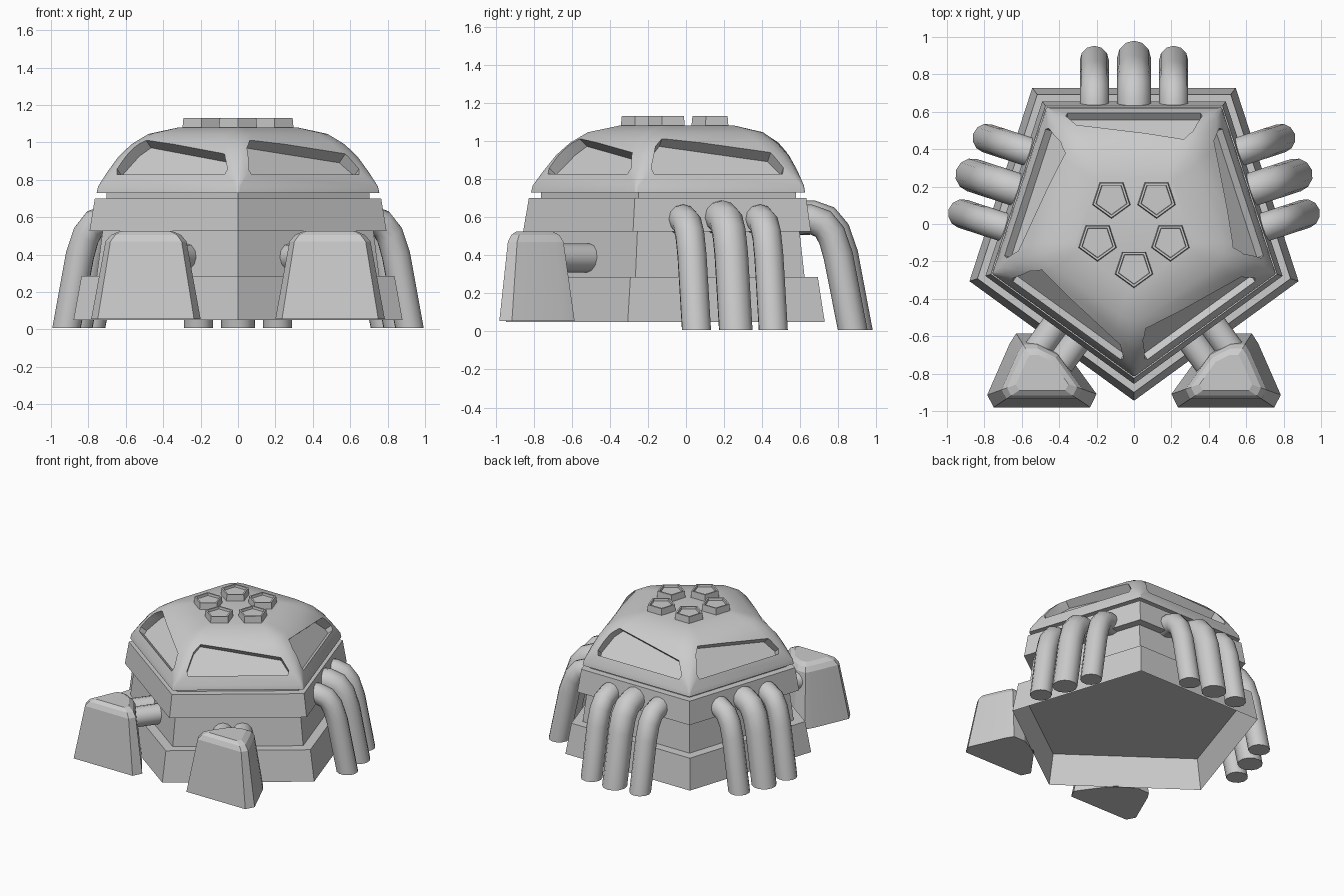
import bpy, bmesh, math
from mathutils import Vector

if "Cube" in bpy.data.objects:
    bpy.data.objects.remove(bpy.data.objects["Cube"])

CY = -0.02  # centre of the pentagon plan


def make(name, verts, faces, smooth=None):
    me = bpy.data.meshes.new(name)
    me.from_pydata([tuple(v) for v in verts], [], faces)
    bm = bmesh.new()
    bm.from_mesh(me)
    bmesh.ops.recalc_face_normals(bm, faces=bm.faces)
    bm.to_mesh(me)
    bm.free()
    ob = bpy.data.objects.new(name, me)
    bpy.context.collection.objects.link(ob)
    if smooth:
        shade(ob, smooth)
    return ob


def activate(ob):
    bpy.ops.object.select_all(action='DESELECT')
    ob.select_set(True)
    bpy.context.view_layer.objects.active = ob


def shade(ob, angle):
    activate(ob)
    bpy.ops.object.shade_smooth_by_angle(angle=math.radians(angle))


def bridge(rings, bottom=True, top=True):
    """Skin a stack of equal-length rings."""
    n = len(rings[0])
    verts = [p for r in rings for p in r]
    faces = [(k * n + i, k * n + (i + 1) % n, (k + 1) * n + (i + 1) % n, (k + 1) * n + i)
             for k in range(len(rings) - 1) for i in range(n)]
    if bottom:
        faces.append(tuple(range(n))[::-1])
    if top:
        faces.append(tuple(range(len(verts) - n, len(verts))))
    return verts, faces


def pentagon(r, z, round_len=0.0, cx=0.0, cy=CY):
    """Pentagon pointing to the front, optionally with rounded corners."""
    P = [Vector((cx + r * math.sin(k * math.tau / 5), cy - r * math.cos(k * math.tau / 5), z))
         for k in range(5)]
    if not round_len:
        return P
    out = []
    for k in range(5):
        p = P[k]
        a = p + (P[k - 1] - p).normalized() * round_len
        b = p + (P[(k + 1) % 5] - p).normalized() * round_len
        for t in (0, 0.33, 0.67, 1):
            out.append(a * (1 - t) ** 2 + p * 2 * t * (1 - t) + b * t * t)
    return out


def side_frame(k):
    """Outward normal and leftward tangent (seen from outside) of side k."""
    ang = (k + 0.5) * math.tau / 5
    n = Vector((math.sin(ang), -math.cos(ang), 0))
    return n, Vector((n.y, -n.x, 0))


# Stacked pentagonal body
make("base_skirt", *bridge([pentagon(0.925, 0.05), pentagon(0.88, 0.285)], bottom=False))
make("lower_wall", *bridge([pentagon(0.795, 0.28), pentagon(0.76, 0.535)]))
make("upper_band", *bridge([pentagon(0.835, 0.525), pentagon(0.805, 0.70)]))
make("neck", *bridge([pentagon(0.74, 0.69), pentagon(0.74, 0.74)]))

# Domed roof
profile = [(0.797, 0.73, 0.01), (0.79, 0.765, 0.015), (0.75, 0.84, 0.06), (0.695, 0.925, 0.10),
           (0.625, 0.99, 0.11), (0.525, 1.045, 0.09), (0.34, 1.08, 0.03)]
roof = make("dome_roof", *bridge([pentagon(r, z, c) for r, z, c in profile]))

# Slanted window recesses cut into the five roof sides
outline = [(0.355, 0.825), (0.365, 0.85), (0.315, 0.955), (0.265, 1.0),
           (-0.31, 0.92), (-0.365, 0.85), (-0.355, 0.825)]
cv, cf = [], []
for k in range(5):
    n, t = side_frame(k)
    out = (n * 0.76 + Vector((0, 0, 0.65))).normalized()
    ring = [Vector((0, CY, z)) + t * s + n * (0.61 - 0.86 * (z - 0.825)) for s, z in outline]
    v, f = bridge([[p - out * 0.045 for p in ring], [p + out * 0.2 for p in ring]])
    cf += [tuple(i + len(cv) for i in q) for q in f]
    cv += v
cutter = make("window_cutter", cv, cf)
cutter.hide_render = True
mod = roof.modifiers.new("windows", 'BOOLEAN')
mod.operation, mod.solver, mod.object = 'DIFFERENCE', 'EXACT', cutter
activate(roof)
bpy.ops.object.modifier_apply(modifier=mod.name)
bpy.data.objects.remove(cutter)
shade(roof, 28)

# Five small pentagonal cups on the roof
for k in range(5):
    a = k * math.tau / 5
    x, y = 0.205 * math.sin(a), CY - 0.01 - 0.205 * math.cos(a)
    make(f"roof_cup_{k + 1}", *bridge([pentagon(r, z, 0, x, y) for r, z in
         ((0.108, 1.07), (0.102, 1.13), (0.088, 1.13), (0.085, 1.112))]))

# Bent pipes, three on each of the back and side walls
path = [(0.58, 0.595, 90), (0.69, 0.597, 85), (0.755, 0.572, 60), (0.80, 0.51, 35),
        (0.835, 0.40, 15), (0.91, 0.008, 0)]
for k, side in ((1, "right"), (2, "back"), (3, "left")):
    n, t = side_frame(k)
    for j in (-1, 0, 1):
        r = 0.078 if j else 0.09
        rings = []
        for a, z, tilt in path:
            e = math.radians(tilt)
            u = n * math.cos(e) + Vector((0, 0, math.sin(e)))
            c = Vector((0, CY, z * (0.985 if j else 1))) + n * (a - (0.015 if j else 0)) + t * 0.212 * j
            rings.append([c + t * r * math.cos(i * math.tau / 12) + u * r * math.sin(i * math.tau / 12)
                          for i in range(12)])
        make(f"{side}_pipe_{j + 2}", *bridge(rings), smooth=40)

# Front feet with twin connector pipes
plan = [(-0.785, -0.914), (-0.75, -0.98), (-0.235, -0.98), (-0.2, -0.909),
        (-0.38, -0.66), (-0.53, -0.585), (-0.63, -0.585), (-0.665, -0.64)]
for m, side in ((1, "left"), (-1, "right")):
    rings = [[Vector((m * (-0.49 + s * (x + 0.49)), -0.808 + s * (y + 0.808), z)) for x, y in plan]
             for z, s in ((0.055, 1), (0.47, 0.74), (0.505, 0.64), (0.525, 0.48))]
    make(f"{side}_foot", *bridge(rings), smooth=20)
    d, lat = Vector((m * 0.588, 0.809, 0)), Vector((m * 0.809, -0.588, 0))
    for j in (-1, 1):
        c = Vector((m * -0.39, -0.62, 0.385)) + lat * 0.07 * j
        rings = [[c + d * e + lat * 0.075 * math.cos(i * math.tau / 12)
                  + Vector((0, 0, 0.075 * math.sin(i * math.tau / 12))) for i in range(12)]
                 for e in (-0.14, 0.17)]
        make(f"{side}_foot_connector_{(j + 3) // 2}", *bridge(rings), smooth=40)
